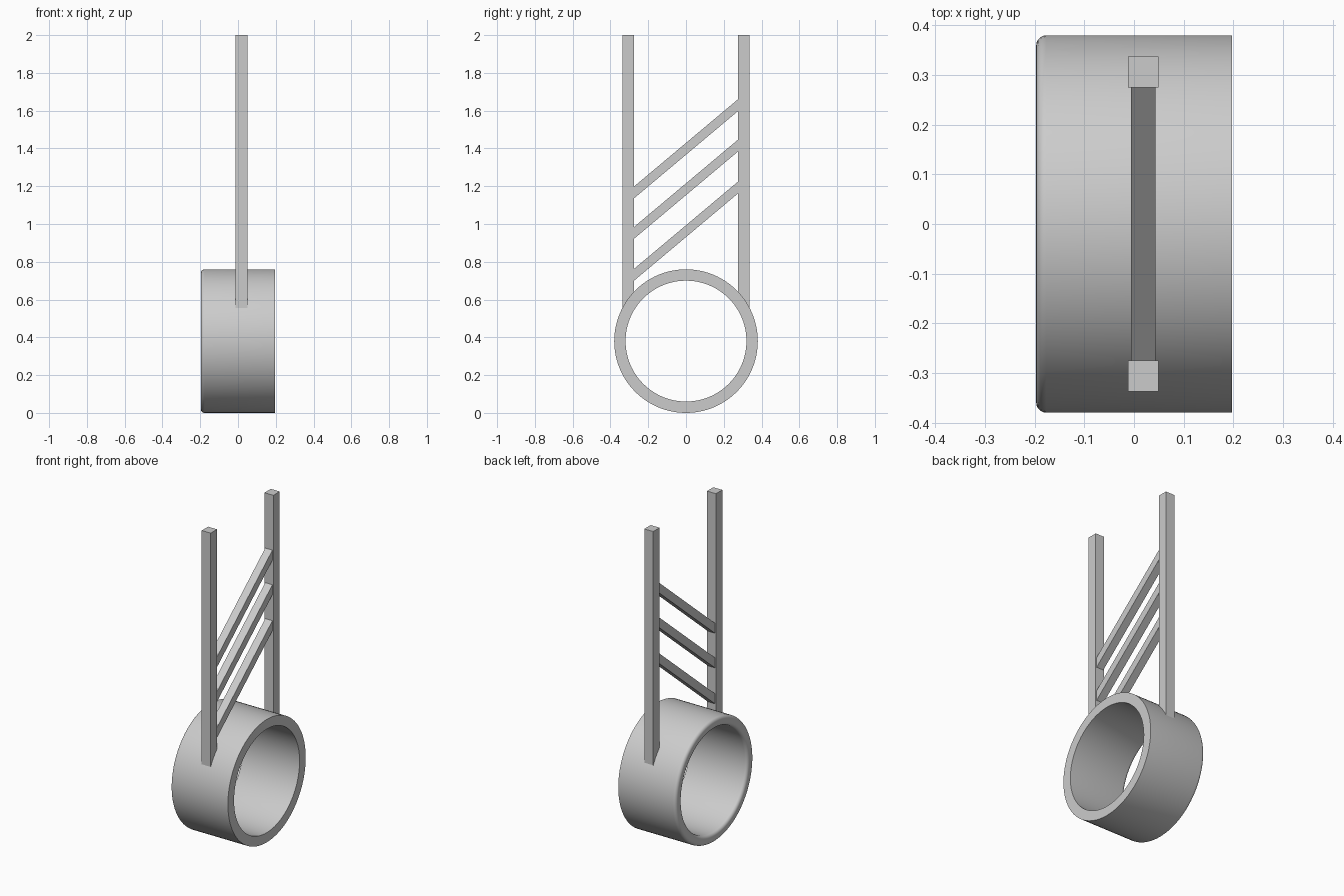
import bpy, bmesh, math

if "Cube" in bpy.data.objects:
    bpy.data.objects.remove(bpy.data.objects["Cube"])

R_OUT, R_IN, HALF, CZ = 0.38, 0.32, 0.197, 0.38
FILLET, SEGS = 0.02, 96


def finish(bm, name):
    bmesh.ops.recalc_face_normals(bm, faces=bm.faces)
    me = bpy.data.meshes.new(name)
    bm.to_mesh(me)
    bm.free()
    ob = bpy.data.objects.new(name, me)
    bpy.context.collection.objects.link(ob)
    return ob


def box(name, size, loc, tilt=0.0):
    bm = bmesh.new()
    bmesh.ops.create_cube(bm, size=1)
    bmesh.ops.scale(bm, vec=size, verts=bm.verts)
    ob = finish(bm, name)
    ob.location = loc
    ob.rotation_euler.x = tilt
    return ob


# Ring: (x, radius) section with one rounded end, swept around the x axis
profile = [(HALF, R_IN), (HALF, R_OUT)]
for cr, start in ((R_OUT - FILLET, 90), (R_IN + FILLET, 180)):
    for i in range(6):
        a = math.radians(start + 18 * i)
        profile.append((-HALF + FILLET + FILLET * math.cos(a), cr + FILLET * math.sin(a)))

bm = bmesh.new()
rings = []
for s in range(SEGS):
    t = 2 * math.pi * s / SEGS
    rings.append([bm.verts.new((x, r * math.cos(t), CZ + r * math.sin(t))) for x, r in profile])
n = len(profile)
for s in range(SEGS):
    a, b = rings[s], rings[(s + 1) % SEGS]
    for i in range(n):
        j = (i + 1) % n
        bm.faces.new((a[i], a[j], b[j], b[i]))
ring = finish(bm, "ring")
bpy.context.view_layer.objects.active = ring
ring.select_set(True)
bpy.ops.object.shade_smooth_by_angle(angle=math.radians(35))

# Upright posts, sunk slightly into the ring wall
POST_X, BOTTOM, TOP = 0.0185, 0.548, 2.0
for name, side in (("front_post", -1), ("back_post", 1)):
    box(name, (0.061, 0.062, TOP - BOTTOM), (POST_X, side * 0.306, (TOP + BOTTOM) / 2))

# Slanted rungs, ends buried in the posts
TILT = math.radians(40)
for i, z in enumerate((0.962, 1.184, 1.398)):
    box(f"rung_{i + 1}", (0.049, 0.58 / math.cos(TILT), 0.048), (POST_X, 0, z), TILT)
